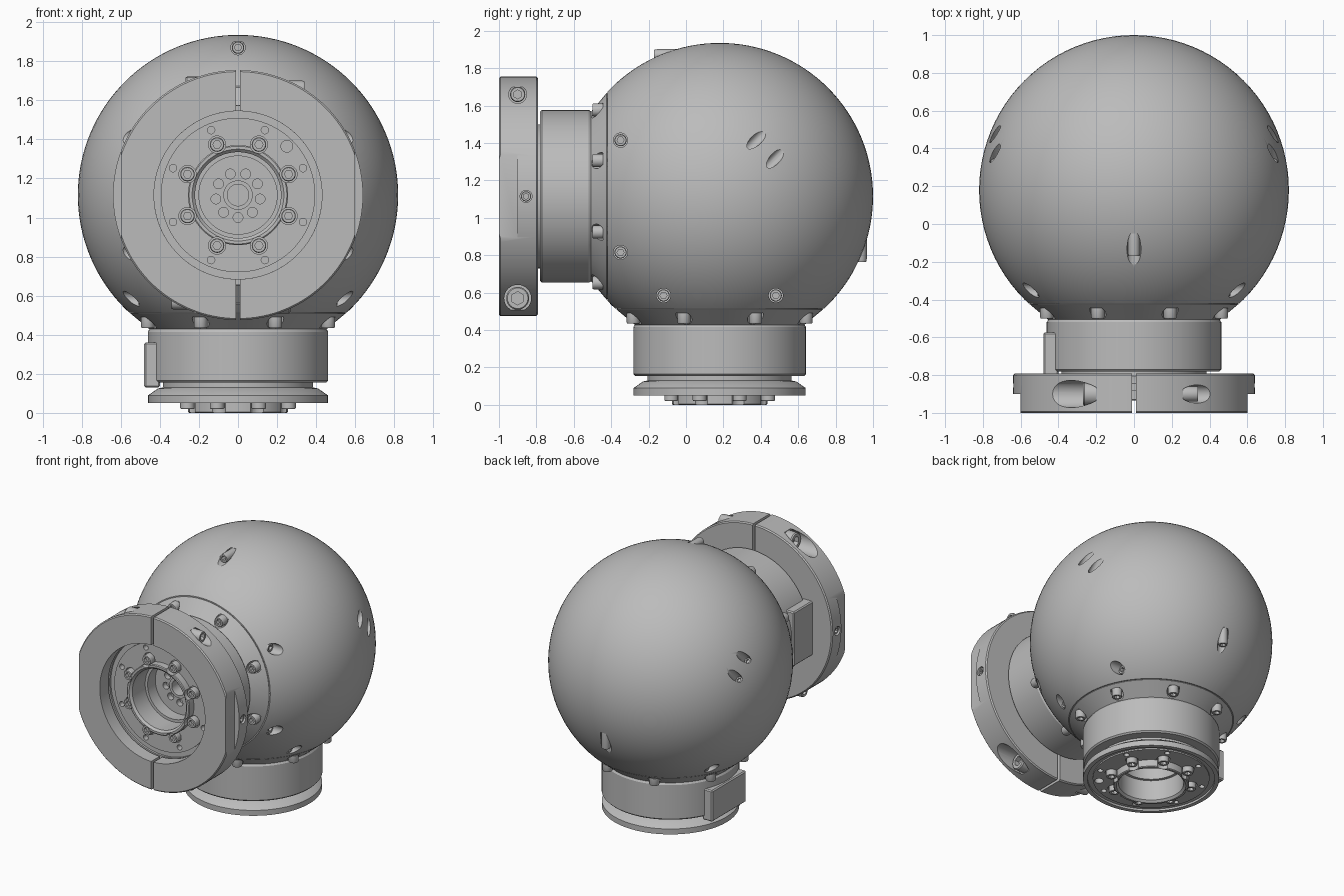
import bpy, bmesh, math
from mathutils import Vector, Matrix

if "Cube" in bpy.data.objects:
    bpy.data.objects.remove(bpy.data.objects["Cube"])

grey = bpy.data.materials.new("machined grey")
grey.use_nodes = True
grey.diffuse_color = (0.5, 0.5, 0.5, 1)
grey.node_tree.nodes["Principled BSDF"].inputs["Base Color"].default_value = (0.5, 0.5, 0.5, 1)

R = 0.82
CENTRE = Matrix.Translation((0, 0.18, 1.115))
FRONT = CENTRE @ Matrix.Rotation(math.pi / 2, 4, 'X')   # local z points forward
DOWN = CENTRE @ Matrix.Rotation(math.pi, 4, 'X')        # local z points down


def finish(name, bm, matrix):
    bmesh.ops.recalc_face_normals(bm, faces=bm.faces)
    mesh = bpy.data.meshes.new(name)
    bm.transform(matrix)
    bm.to_mesh(mesh)
    bm.free()
    ob = bpy.data.objects.new(name, mesh)
    bpy.context.collection.objects.link(ob)
    mesh.materials.append(grey)
    return ob


def smooth(ob, angle=30):
    bpy.ops.object.select_all(action='DESELECT')
    ob.select_set(True)
    bpy.context.view_layer.objects.active = ob
    bpy.ops.object.shade_smooth_by_angle(angle=math.radians(angle))


def cut(ob, bm, matrix):
    """Subtract everything in bm from ob."""
    cutter = finish("cutter", bm, matrix)
    cutter.hide_render = True
    mod = ob.modifiers.new("cut", 'BOOLEAN')
    mod.operation, mod.solver, mod.object = 'DIFFERENCE', 'EXACT', cutter
    bpy.context.view_layer.objects.active = ob
    bpy.ops.object.modifier_apply(modifier=mod.name)
    bpy.data.objects.remove(cutter)


def along(p, d):
    return Matrix.Translation(p) @ Vector(d).to_track_quat('Z', 'Y').to_matrix().to_4x4()


def add_bore(bm, p, d, r, length):
    m = along(p, d) @ Matrix.Translation((0, 0, length / 2))
    bmesh.ops.create_cone(bm, cap_ends=True, segments=32, radius1=r, radius2=r,
                          depth=length, matrix=m)


def add_box(bm, lo, hi):
    lo, hi = Vector(lo), Vector(hi)
    m = Matrix.Translation((lo + hi) / 2) @ Matrix.Diagonal((*(hi - lo), 1))
    bmesh.ops.create_cube(bm, size=1, matrix=m)


def add_lathe(bm, profile, seg, matrix=Matrix(), closed=False, hex_from=99):
    """Spin (radius, height) points; points from hex_from on form a hexagon."""
    rings = []
    for i, (r, h) in enumerate(profile):
        if r == 0:
            rings.append([bm.verts.new(matrix @ Vector((0, 0, h)))] * seg)
            continue
        ring = []
        for k in range(seg):
            a = math.tau * k / seg
            q = r
            if i >= hex_from:
                q *= math.cos(math.pi / 6) / math.cos(a % (math.pi / 3) - math.pi / 6)
            ring.append(bm.verts.new(matrix @ Vector((q * math.cos(a), q * math.sin(a), h))))
        rings.append(ring)
    pairs = list(zip(rings, rings[1:])) + ([(rings[-1], rings[0])] if closed else [])
    for a, b in pairs:
        for k in range(seg):
            n = (k + 1) % seg
            bm.faces.new(dict.fromkeys((a[k], a[n], b[n], b[k])))


def add_screw(bm, p, d, r, h):
    prof = [(0, 0), (r, 0), (r, h * 0.88), (r * 0.9, h), (r * 0.58, h),
            (r * 0.58, h * 0.5), (0, h * 0.5)]
    add_lathe(bm, prof, 24, along(p, d), hex_from=4)


def ring_points(n, r, h, start):
    return [(r * math.cos(start + math.tau * k / n), r * math.sin(start + math.tau * k / n), h)
            for k in range(n)]


# Spherical housing, trimmed flat at both joints
bm = bmesh.new()
bmesh.ops.create_uvsphere(bm, u_segments=96, v_segments=64, radius=R)
for n in ((0, -1, 0), (0, 0, -1)):
    bmesh.ops.bisect_plane(bm, geom=bm.verts[:] + bm.edges[:] + bm.faces[:],
                           plane_co=Vector(n) * 0.6, plane_no=n, clear_outer=True)
    bmesh.ops.holes_fill(bm, edges=[e for e in bm.edges if e.is_boundary])
housing = finish("spherical_housing", bm, CENTRE)

# Housing screw pockets: (floor point, direction, bore radius, head height)
pockets = []
for s in (-1, 1):
    for a in (-0.3, 0.3):
        pockets.append(((s * 0.44, -0.53, a), (s, 0, 0), 0.038, 0.07))
        pockets.append(((s * 0.44, a, -0.53), (s, 0, 0), 0.038, 0.07))
    for y, z in ((0.19, 0.295), (0.29, 0.195)):
        pockets.append(((s * 0.735, y - 0.06, z - 0.06), (0, 1, 1), 0.029, 0.03))
pockets.append(((0, -0.23, 0.755), (0, -1, 0), 0.037, 0.12))
pockets.append(((0, 0.755, -0.23), (0, 0, -1), 0.037, 0.12))
bores, screws = bmesh.new(), bmesh.new()
for p, d, r, h in pockets:
    add_bore(bores, p, d, r, 0.4)
    add_screw(screws, p, d, r * 0.85, h)
cut(housing, bores, CENTRE)
smooth(housing)
smooth(finish("housing_screws", screws, CENTRE))

# Two identical joints: collar, neck with flange, side pad and screws
COLLAR = [(0, 0.59), (0.545, 0.59), (0.552, 0.605), (0.45, 0.69), (0, 0.69)]
NECK = [(0, 0.68), (0.45, 0.68), (0.462, 0.70), (0.462, 0.95), (0.452, 0.96), (0.385, 0.96),
        (0.385, 0.985), (0.41, 0.99), (0.46, 1.025), (0.46, 1.065), (0.43, 1.065),
        (0.43, 1.05), (0.395, 1.05), (0.395, 1.06), (0.256, 1.06), (0.256, 1.11),
        (0.25, 1.115), (0.235, 1.115), (0.22, 1.10), (0.22, 0.95), (0.2, 0.95), (0.2, 0.86),
        (0.075, 0.86), (0.075, 0.875), (0.055, 0.875), (0.055, 0.75), (0, 0.75)]
for side, M in (("front", FRONT), ("base", DOWN)):
    screws = bmesh.new()

    bm, bores = bmesh.new(), bmesh.new()
    add_lathe(bm, COLLAR, 96)
    collar = finish(side + "_collar", bm, M)
    for p in ring_points(8, 0.5, 0.625, math.pi / 8):
        add_bore(bores, p, (0, 0, 1), 0.043, 0.2)
        add_screw(screws, p, (0, 0, 1), 0.035, 0.055)
    cut(collar, bores, M)
    smooth(collar)

    bm, bores = bmesh.new(), bmesh.new()
    add_lathe(bm, NECK, 96)
    neck = finish(side + "_neck", bm, M)
    for p in ring_points(8, 0.28, 1.045, math.pi / 8):
        add_bore(bores, p, (0, 0, 1), 0.044, 0.2)
        add_screw(screws, p, (0, 0, 1), 0.037, 0.05)
    for p in ring_points(8, 0.36, 1.02, math.pi / 8):
        add_bore(bores, p, (0, 0, 1), 0.019, 0.2)
    add_bore(bores, (0.25, 0.25, 1.02), (0, 0, 1), 0.03, 0.2)
    for p in ring_points(9, 0.115, 0.82, -math.pi / 2):
        add_bore(bores, p, (0, 0, 1), 0.025, 0.1)
    cut(neck, bores, M)
    smooth(neck)
    smooth(finish(side + "_joint_screws", screws, M))

    bm = bmesh.new()
    add_box(bm, (-0.48, -0.2, 0.755), (-0.4, 0.2, 0.985))
    bmesh.ops.bevel(bm, geom=bm.edges[:], offset=0.008, segments=1, affect='EDGES')
    finish(side + "_side_pad", bm, M)

# Split clamp ring around the front flange
CLAMP = [(0.42, 0.972), (0.632, 0.972), (0.64, 0.98), (0.64, 1.172), (0.632, 1.18),
         (0.43, 1.18), (0.43, 1.08), (0.47, 1.08), (0.47, 1.02), (0.42, 0.99)]
bm, bores, screws = bmesh.new(), bmesh.new(), bmesh.new()
add_lathe(bm, CLAMP, 128, closed=True)
clamp = finish("clamp_ring", bm, FRONT)
add_box(bores, (-0.01, -0.8, 0.9), (0.01, 0.8, 1.3))
for s in (-1, 1):
    add_box(bores, (s * 0.7 - 0.1, -0.5, 1.08), (s * 0.7 + 0.1, 0.5, 1.3))
    # wide pocket, narrow pocket and set screw on each half
    for p, r, h in (((s * 0.2, -s * 0.545, 1.08), 0.072, 0.07),
                    ((s * 0.26, s * 0.545, 1.08), 0.048, 0.08),
                    ((s * 0.58, 0, 1.035), 0.032, 0.05)):
        add_bore(bores, p, (s, 0, 0), r, 0.5)
        add_screw(screws, p, (s, 0, 0), r * 0.85, h)
cut(clamp, bores, FRONT)
smooth(clamp)
smooth(finish("clamp_screws", screws, FRONT))
